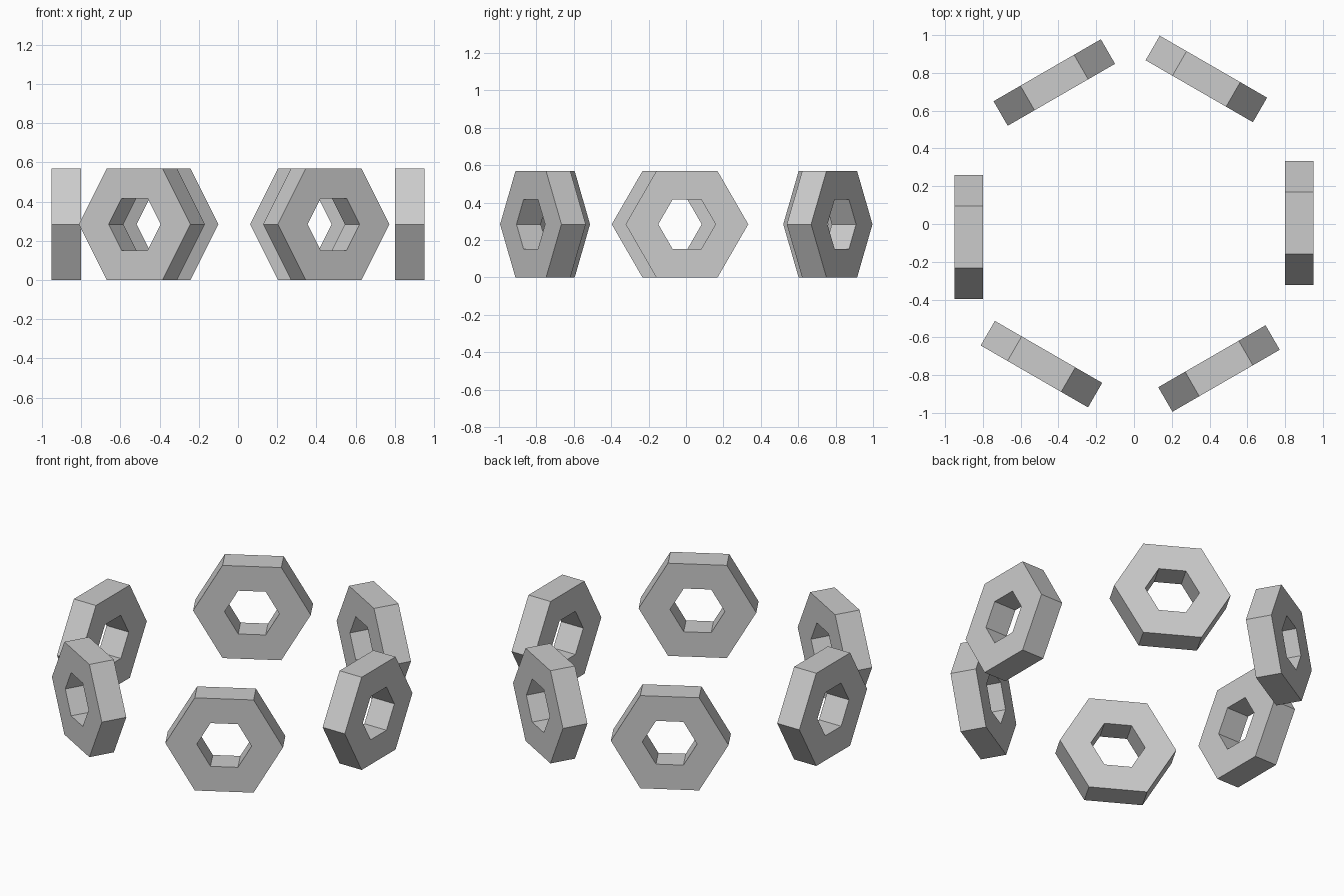
import bpy
from math import cos, sin, pi, radians

if "Cube" in bpy.data.objects:
    bpy.data.objects.remove(bpy.data.objects["Cube"])

R_OUT, R_HOLE, THICK = 0.328, 0.153, 0.15
MID_Z = R_OUT * sin(pi / 3)

# Hexagonal ring standing upright, axis along local x
def nut_mesh():
    verts, faces = [], []
    h = THICK / 2
    for r, x in ((R_OUT, h), (R_HOLE, h), (R_HOLE, -h), (R_OUT, -h)):
        verts += [(x, r * cos(i * pi / 3), r * sin(i * pi / 3)) for i in range(6)]
    for loop in range(4):
        a, b = loop * 6, (loop + 1) % 4 * 6
        for i in range(6):
            j = (i + 1) % 6
            faces.append((a + i, a + j, b + j, b + i))
    mesh = bpy.data.meshes.new("hex_nut")
    mesh.from_pydata(verts, [], faces)
    # outward normals are required for clean flat shading
    if mesh.polygons[0].normal.x < 0:
        mesh.flip_normals()
    return mesh

# Six nuts in a ring, each facing outward: angle and centre
mesh = nut_mesh()
placements = [
    (0, 0.875, 0.005), (60, 0.383, 0.768), (120, -0.422, 0.749),
    (180, -0.875, -0.069), (240, -0.490, -0.742), (300, 0.450, -0.765),
]
for n, (angle, x, y) in enumerate(placements, 1):
    nut = bpy.data.objects.new(f"hex_nut_{n}", mesh)
    nut.location = (x, y, MID_Z)
    nut.rotation_euler.z = radians(angle)
    bpy.context.collection.objects.link(nut)
